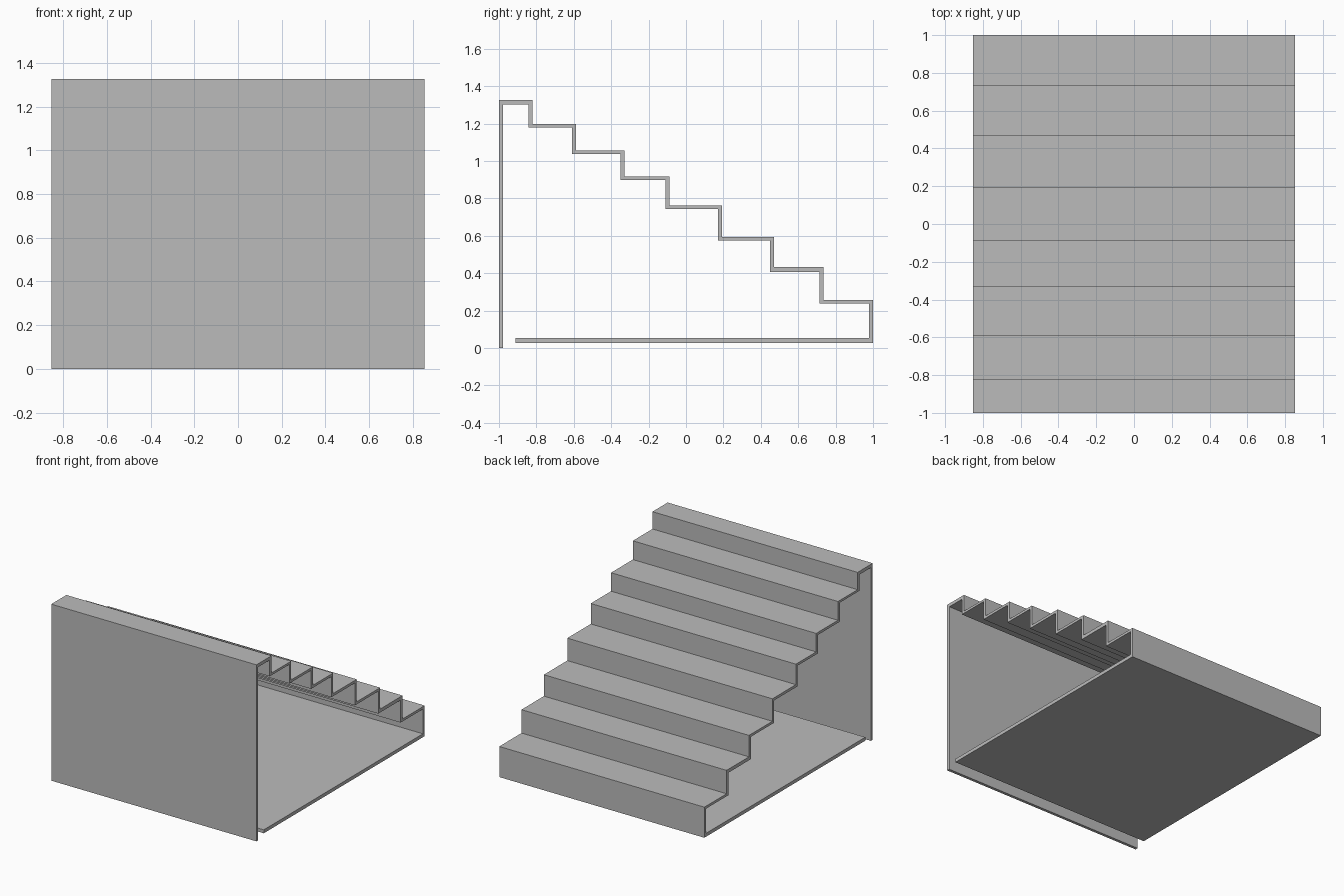
import bpy, bmesh

if "Cube" in bpy.data.objects:
    bpy.data.objects.remove(bpy.data.objects["Cube"])

HALF_WIDTH = 0.853
SHEET = 0.022            # riser and wall thickness

# Each step: nose position y, tread top z, tread underside z
STEPS = [
    (-0.820, 1.327, 1.302),
    (-0.587, 1.197, 1.180),
    (-0.328, 1.056, 1.037),
    (-0.087, 0.917, 0.898),
    (0.192, 0.763, 0.743),
    (0.470, 0.594, 0.575),
    (0.736, 0.433, 0.407),
    (1.000, 0.257, 0.238),
]
BASE_TOP, BASE_BOTTOM, BASE_END = 0.053, 0.027, -0.912

grey = bpy.data.materials.new("concrete grey")
grey.diffuse_color = (0.5, 0.5, 0.5, 1)
grey.use_nodes = True
grey.node_tree.nodes["Principled BSDF"].inputs["Base Color"].default_value = grey.diffuse_color


def extrude_profile(name, points):
    """Extrude a closed (y, z) outline across the full width."""
    bm = bmesh.new()
    face = bm.faces.new([bm.verts.new((-HALF_WIDTH, y, z)) for y, z in points])
    new = bmesh.ops.extrude_face_region(bm, geom=[face])["geom"]
    verts = [g for g in new if isinstance(g, bmesh.types.BMVert)]
    bmesh.ops.translate(bm, verts=verts, vec=(2 * HALF_WIDTH, 0, 0))
    bmesh.ops.recalc_face_normals(bm, faces=bm.faces)
    mesh = bpy.data.meshes.new(name)
    bm.to_mesh(mesh)
    bm.free()
    mesh.materials.append(grey)
    obj = bpy.data.objects.new(name, mesh)
    bpy.context.collection.objects.link(obj)
    return obj


# Outer skin: up the tall wall, then down the treads and risers
outer = [(-1, 0)]
y_prev = -1
for y, top, under in STEPS:
    outer += [(y_prev, top), (y, top)]
    y_prev = y
outer.append((1, BASE_BOTTOM))

# Base plate end, which stops short of the wall
base = [(BASE_END, BASE_BOTTOM), (BASE_END, BASE_TOP), (1 - SHEET, BASE_TOP)]

# Inner skin: from the wall foot along the undersides
inner = [(-1 + SHEET, 0)]
y_prev = -1 + SHEET
for y, top, under in STEPS:
    inner += [(y_prev, under), (y - SHEET, under)]
    y_prev = y - SHEET

extrude_profile("folded_staircase", outer + base + inner[::-1])
